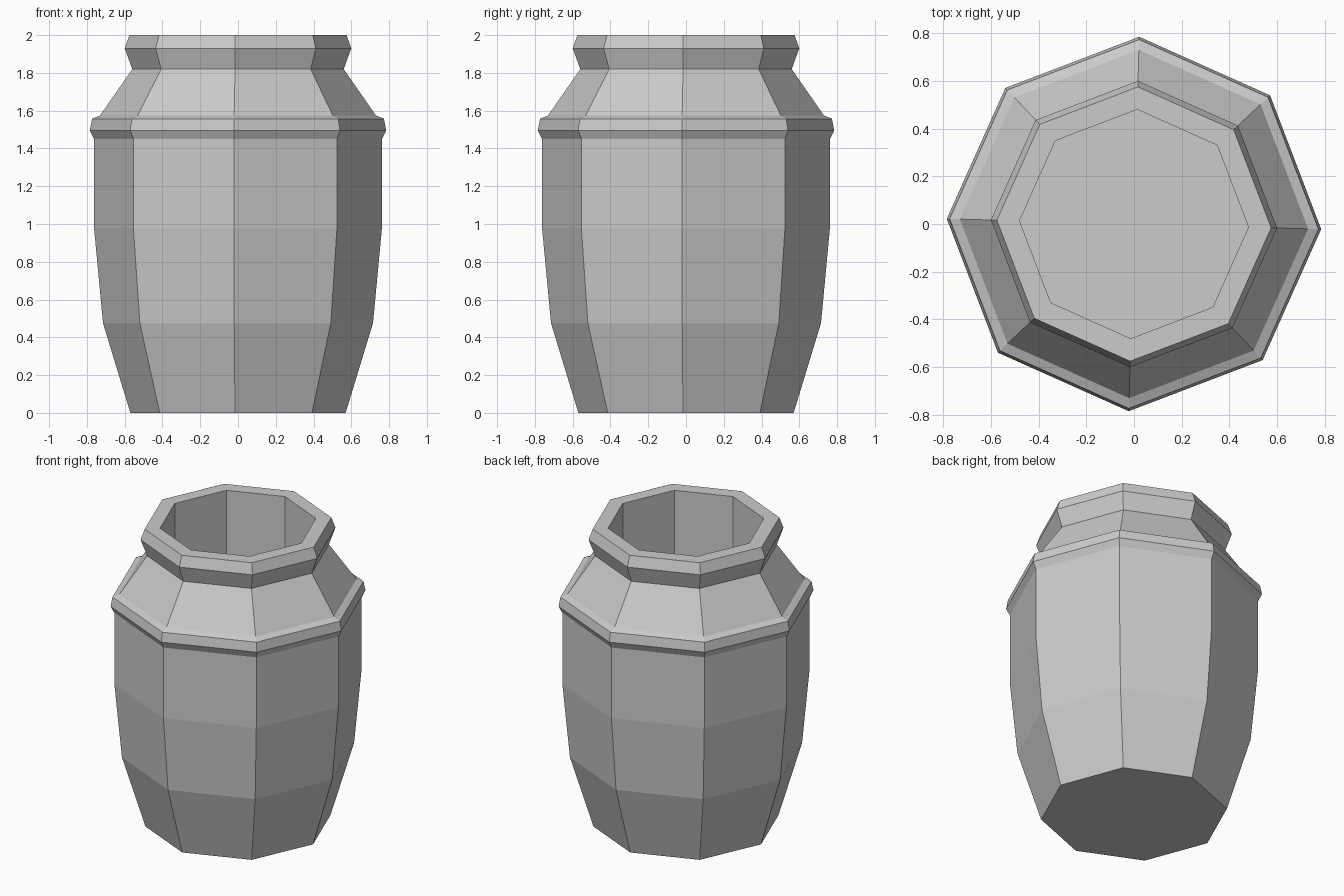
import bpy, bmesh, math

if "Cube" in bpy.data.objects:
    bpy.data.objects.remove(bpy.data.objects["Cube"])

SIDES = 8
TWIST = math.radians(-1.6)   # slight turn off the axes

# radius, height: base, body, raised band, shoulder, neck, lip, then inside wall
PROFILE = [
    (0.57, 0.0), (0.715, 0.475), (0.762, 0.975), (0.762, 1.45),
    (0.785, 1.495), (0.773, 1.557), (0.73, 1.575), (0.56, 1.82),
    (0.60, 1.93), (0.575, 2.0), (0.48, 2.0), (0.48, 0.2),
]


def lathe(name, profile):
    bm = bmesh.new()
    rings = []
    for r, z in profile:
        angles = [TWIST + i * math.tau / SIDES for i in range(SIDES)]
        rings.append([bm.verts.new((r * math.cos(a), r * math.sin(a), z)) for a in angles])
    for low, high in zip(rings, rings[1:]):
        for i in range(SIDES):
            j = (i + 1) % SIDES
            bm.faces.new((low[i], low[j], high[j], high[i]))
    # underside and inside floor
    bm.faces.new(rings[0][::-1])
    bm.faces.new(rings[-1])
    bmesh.ops.recalc_face_normals(bm, faces=bm.faces)
    mesh = bpy.data.meshes.new(name)
    bm.to_mesh(mesh)
    bm.free()
    obj = bpy.data.objects.new(name, mesh)
    bpy.context.collection.objects.link(obj)
    return obj


# open eight-sided jar
lathe("jar", PROFILE)
